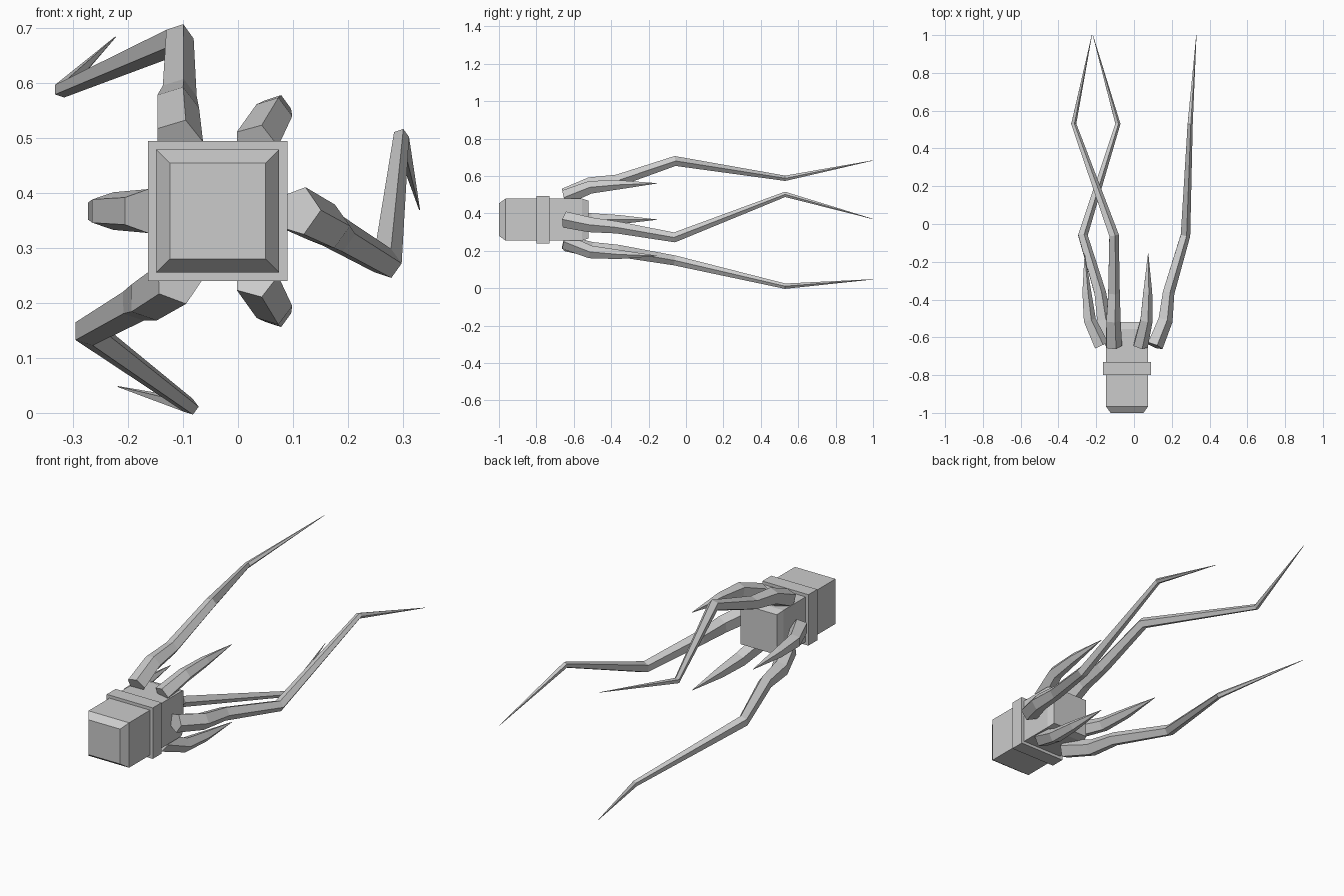
import bpy, bmesh, math
from mathutils import Vector, Matrix

if "Cube" in bpy.data.objects:
    bpy.data.objects.remove(bpy.data.objects["Cube"])

CX, CZ = -0.037, 0.367          # axis of the body runs along y here

grey = bpy.data.materials.new("plain grey")
grey.diffuse_color = (0.6, 0.6, 0.6, 1)
grey.use_nodes = True
grey.node_tree.nodes["Principled BSDF"].inputs["Base Color"].default_value = grey.diffuse_color


def loft(name, rings):
    """Skin a list of equal-length vertex rings and cap both ends."""
    bm = bmesh.new()
    rows = [[bm.verts.new(p) for p in ring] for ring in rings]
    n = len(rows[0])
    for a, b in zip(rows, rows[1:]):
        for i in range(n):
            j = (i + 1) % n
            bm.faces.new((a[i], a[j], b[j], b[i]))
    bm.faces.new(rows[0])
    bm.faces.new(rows[-1])
    bmesh.ops.recalc_face_normals(bm, faces=bm.faces)
    mesh = bpy.data.meshes.new(name)
    bm.to_mesh(mesh)
    bm.free()
    mesh.materials.append(grey)
    obj = bpy.data.objects.new(name, mesh)
    bpy.context.collection.objects.link(obj)
    return obj


def square(y, h):
    return [(CX + sx * h, y, CZ + sz * h)
            for sx, sz in ((-1, -1), (1, -1), (1, 1), (-1, 1))]


def tentacle(name, angle, path):
    """path rows: radial, tangential, y, radius; five-sided section."""
    c, s = math.cos(angle), math.sin(angle)
    pts = [Vector((CX + u * c - t * s, y, CZ + u * s + t * c))
           for u, t, y, r in path]
    rings = []
    for i, p in enumerate(pts):
        d = Vector()
        if i > 0:
            d += (p - pts[i - 1]).normalized()
        if i < len(pts) - 1:
            d += (pts[i + 1] - p).normalized()
        q = Vector((0, 1, 0)).rotation_difference(d.normalized())
        r = path[i][3]
        rings.append([p + q @ Vector((r * math.cos(k * math.tau / 5), 0,
                                      r * math.sin(k * math.tau / 5)))
                      for k in range(5)])
    return loft(name, rings)


# Body block with bevelled ends, and the raised collar
loft("body", [square(-1.0, 0.087), square(-0.965, 0.112),
              square(-0.555, 0.112), square(-0.52, 0.10)])
loft("collar", [square(-0.80, 0.127), square(-0.73, 0.127)])

# Three long jointed tentacles and three short curved ones
LONG = [(0.145, 0.0, -0.645, 0.046), (0.20, -0.028, -0.51, 0.042),
        (0.217, -0.042, -0.365, 0.034), (0.307, -0.095, -0.06, 0.028),
        (0.333, 0.135, 0.53, 0.015), (0.367, 0.003, 1.0, 0.001)]
SHORT = [(0.138, 0.0, -0.645, 0.042), (0.20, 0.0, -0.51, 0.036),
         (0.215, 0.0, -0.36, 0.026), (0.224, 0.0, -0.155, 0.001)]
for i in range(3):
    tentacle(f"long_tentacle_{i + 1}", math.radians(120 * i), LONG)
    tentacle(f"short_tentacle_{i + 1}", math.radians(60 + 120 * i), SHORT)
